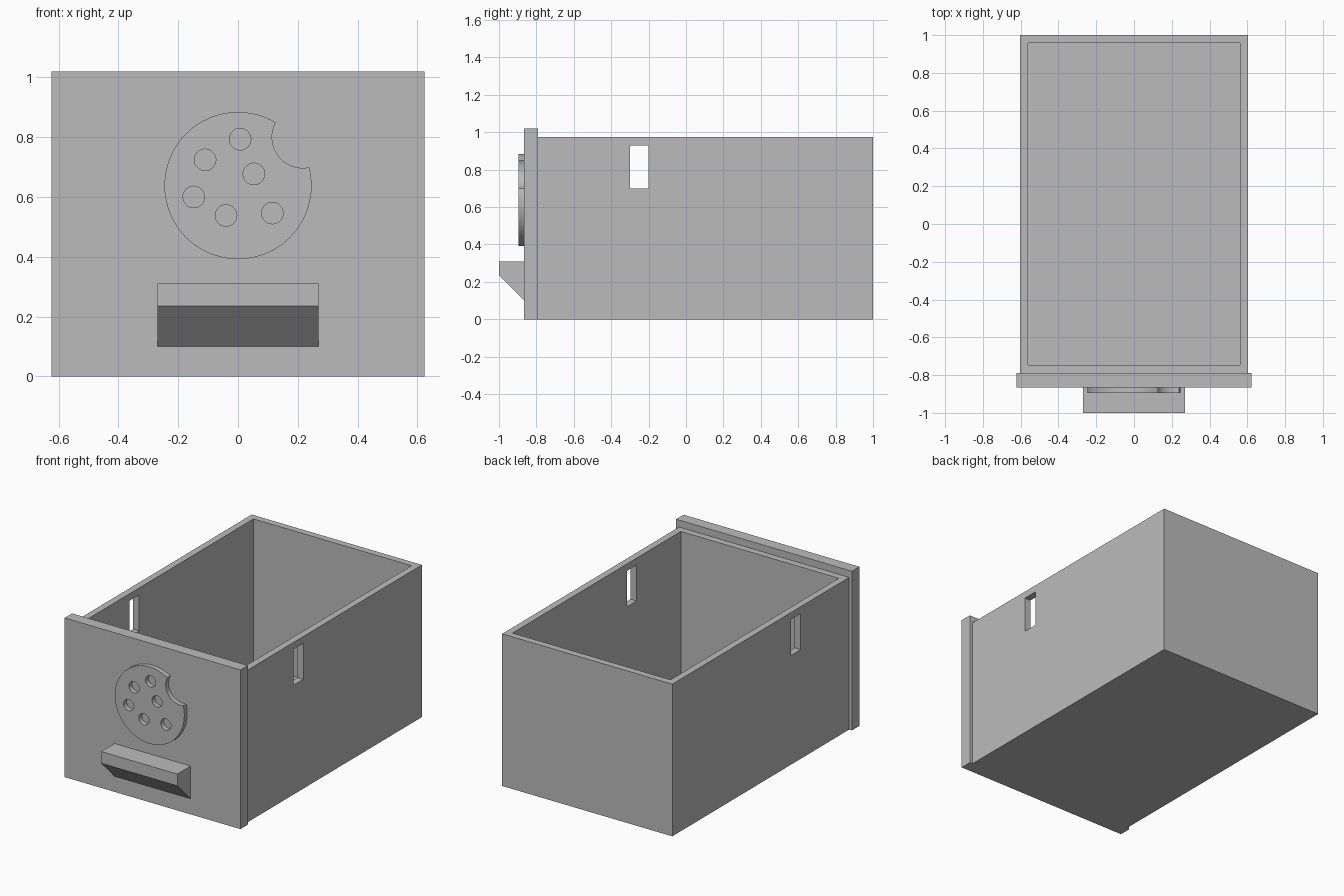
import bpy
import bmesh
from math import cos, sin, atan2, acos, pi, radians, hypot
from mathutils import Matrix, Vector

if "Cube" in bpy.data.objects:
    bpy.data.objects.remove(bpy.data.objects["Cube"], do_unlink=True)

GREY = (0.5, 0.5, 0.5, 1.0)
grey = bpy.data.materials.new("plain grey")
grey.use_nodes = True
grey.diffuse_color = GREY
grey.node_tree.nodes["Principled BSDF"].inputs["Base Color"].default_value = GREY


def add_object(name, bm):
    bmesh.ops.recalc_face_normals(bm, faces=bm.faces)
    mesh = bpy.data.meshes.new(name)
    bm.to_mesh(mesh)
    bm.free()
    mesh.materials.append(grey)
    obj = bpy.data.objects.new(name, mesh)
    bpy.context.collection.objects.link(obj)
    return obj


def box(name, low, high):
    low, high = Vector(low), Vector(high)
    bm = bmesh.new()
    place = Matrix.Translation((low + high) / 2) @ Matrix.Diagonal((*(high - low), 1))
    bmesh.ops.create_cube(bm, size=1, matrix=place)
    return add_object(name, bm)


def cut(target, cutter):
    mod = target.modifiers.new(cutter.name, "BOOLEAN")
    mod.operation = "DIFFERENCE"
    mod.solver = "EXACT"
    mod.object = cutter
    bpy.context.view_layer.objects.active = target
    bpy.ops.object.modifier_apply(modifier=mod.name)
    bpy.data.objects.remove(cutter, do_unlink=True)


def arc(centre, radius, start, end, steps):
    return [(centre[0] + radius * cos(start + (end - start) * i / steps),
             centre[1] + radius * sin(start + (end - start) * i / steps))
            for i in range(steps + 1)]


# Open drawer box with a slot through both side walls
HALF, BACK, FRONT, TOP, WALL = 0.603, 1.0, -0.79, 0.975, 0.043
drawer = box("drawer_box", (-HALF, FRONT, 0), (HALF, BACK, TOP))
cut(drawer, box("cavity_cutter", (WALL - HALF, FRONT + WALL, WALL),
                (HALF - WALL, BACK - WALL, TOP + 0.1)))
cut(drawer, box("slot_cutter", (-1, -0.30, 0.70), (1, -0.20, 0.93)))

# Front panel
PANEL = -0.865
box("front_panel", (-0.623, PANEL, 0), (0.623, FRONT, 1.02))

# Pull handle: a sloped profile extruded across the panel
bm = bmesh.new()
profile = [(PANEL, 0.31), (-1, 0.31), (-1, 0.235), (PANEL, 0.10)]
side = bm.faces.new([bm.verts.new((-0.27, y, z)) for y, z in profile])
pulled = bmesh.ops.extrude_face_region(bm, geom=[side])["geom"]
bmesh.ops.translate(bm, vec=(0.54, 0, 0),
                    verts=[v for v in pulled if isinstance(v, bmesh.types.BMVert)])
add_object("pull_handle", bm)

# Cookie outline: a disc with a round bite
centre, radius = (0, 0.638), 0.246
bite, bite_radius = (0.217, 0.80), 0.103
dx, dz = bite[0] - centre[0], bite[1] - centre[1]
gap, toward = hypot(dx, dz), atan2(dz, dx)
open_disc = acos((radius**2 + gap**2 - bite_radius**2) / (2 * radius * gap))
open_bite = acos((bite_radius**2 + gap**2 - radius**2) / (2 * bite_radius * gap))
outline = arc(centre, radius, toward + open_disc, toward + 2 * pi - open_disc, 80)
outline += arc(bite, bite_radius, toward + pi + open_bite,
               toward + pi - open_bite, 28)[1:-1]

# Round chip holes through the cookie
holes = [(0.007, 0.793), (-0.11, 0.724), (0.053, 0.677),
         (-0.148, 0.60), (-0.04, 0.538), (0.115, 0.546)]
loops = [outline] + [arc(h, 0.036, 0, 2 * pi, 32)[:-1] for h in holes]

# Filled curve extruded into the raised cookie
THICK = 0.03
curve = bpy.data.curves.new("cookie_emblem", "CURVE")
curve.dimensions = "2D"
curve.fill_mode = "BOTH"
curve.extrude = THICK / 2
for loop in loops:
    spline = curve.splines.new("POLY")
    spline.points.add(len(loop) - 1)
    for point, (x, z) in zip(spline.points, loop):
        point.co = (x, z, 0, 1)
    spline.use_cyclic_u = True
curve.materials.append(grey)
cookie = bpy.data.objects.new("cookie_emblem", curve)
cookie.location.y = PANEL - THICK / 2
cookie.rotation_euler.x = radians(90)
bpy.context.collection.objects.link(cookie)
bpy.ops.object.select_all(action="DESELECT")
cookie.select_set(True)
bpy.context.view_layer.objects.active = cookie
bpy.ops.object.convert(target="MESH")
bm = bmesh.new()
bm.from_mesh(cookie.data)
bmesh.ops.remove_doubles(bm, verts=bm.verts, dist=0.0001)
bmesh.ops.recalc_face_normals(bm, faces=bm.faces)
bm.to_mesh(cookie.data)
bm.free()
bpy.ops.object.shade_smooth_by_angle(angle=radians(30))
